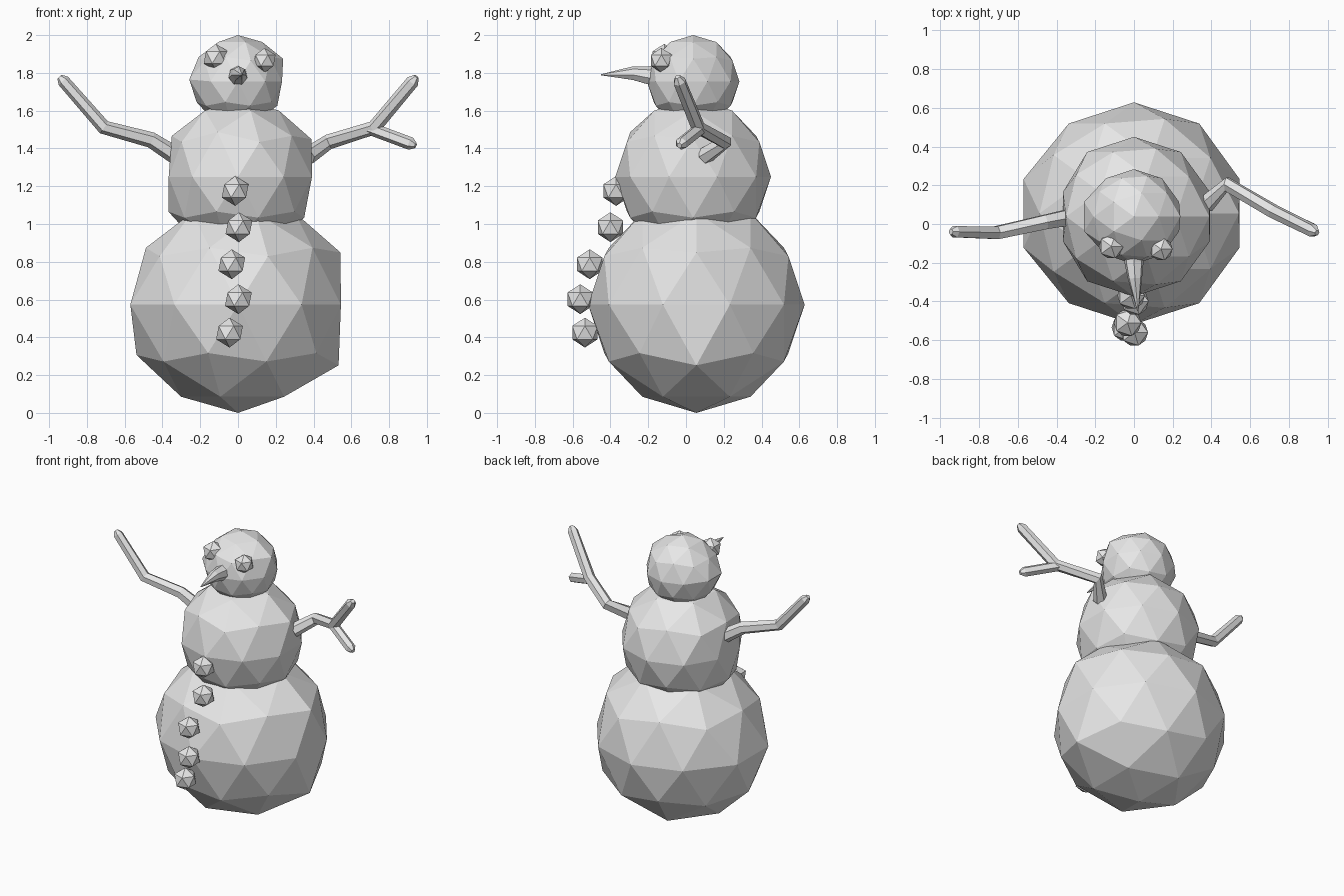
import bpy, bmesh, math
from mathutils import Vector

if "Cube" in bpy.data.objects:
    bpy.data.objects.remove(bpy.data.objects["Cube"])

grey = bpy.data.materials.new("light_grey")
grey.diffuse_color = (0.8, 0.8, 0.8, 1)
grey.use_nodes = True
grey.node_tree.nodes["Principled BSDF"].inputs["Base Color"].default_value = grey.diffuse_color


def finish(name, bm):
    bmesh.ops.recalc_face_normals(bm, faces=bm.faces[:])
    mesh = bpy.data.meshes.new(name)
    bm.to_mesh(mesh)
    bm.free()
    mesh.materials.append(grey)
    ob = bpy.data.objects.new(name, mesh)
    bpy.context.collection.objects.link(ob)
    return ob


def ball(name, centre, radius, subdivisions=2, nudges=()):
    """Faceted ball; each nudge pushes the vertex nearest a direction by an offset."""
    bm = bmesh.new()
    bmesh.ops.create_icosphere(bm, subdivisions=subdivisions, radius=radius)
    verts = bm.verts[:]
    for direction, offset in nudges:
        v = max(verts, key=lambda w: w.co.normalized().dot(Vector(direction).normalized()))
        v.co += Vector(offset)
    bmesh.ops.translate(bm, verts=verts, vec=centre)
    return finish(name, bm)


def limb(name, path, sides=6):
    """Tapered tube through (x, y, z, radius) points."""
    bm = bmesh.new()
    pts = [Vector(p[:3]) for p in path]
    rings = []
    for i, p in enumerate(pts):
        d = (pts[min(i + 1, len(pts) - 1)] - pts[max(i - 1, 0)]).normalized()
        a = d.cross(Vector((0, 1, 0) if abs(d.y) < 0.8 else (1, 0, 0))).normalized()
        b = d.cross(a)
        rings.append([bm.verts.new(p + path[i][3] * (a * math.cos(t) + b * math.sin(t)))
                      for t in (2 * math.pi * k / sides for k in range(sides))])
    for r, s in zip(rings, rings[1:]):
        for k in range(sides):
            n = (k + 1) % sides
            bm.faces.new((r[k], r[n], s[n], s[k]))
    bm.faces.new(rings[0])
    bm.faces.new(rings[-1])
    return finish(name, bm)


# Three stacked snowballs, slightly lumpy
ball("lower_body", (0, 0.055, 0.573), 0.573, nudges=[
    ((0.894, 0, 0.447), (0.03, 0, 0.02)),
    ((0.851, 0, -0.526), (0.045, 0, -0.02)),
    ((-0.951, 0.309, 0), (-0.025, 0, 0)),
    ((-0.951, -0.309, 0), (-0.025, 0, 0)),
    ((-0.894, 0, -0.447), (-0.025, 0, -0.01)),
])
ball("middle_body", (0, 0.038, 1.25), 0.412, nudges=[
    ((0.894, 0, 0.447), (0.02, 0, 0.015)),
    ((-0.951, 0.309, 0), (0.025, 0, 0)),
    ((-0.951, -0.309, 0), (0.025, 0, 0)),
    ((-0.263, -0.81, 0.526), (0, 0, 0.02)),
])
ball("head", (0, 0.038, 1.755), 0.245, nudges=[
    ((0.894, 0, 0.447), (0.02, 0, 0.01)),
    ((-0.951, 0.309, 0), (-0.025, 0, 0.01)),
    ((-0.951, -0.309, 0), (-0.025, 0, 0.01)),
])

# Eyes and buttons
ball("eye_left", (-0.117, -0.115, 1.882), 0.072, 1)
ball("eye_right", (0.14, -0.13, 1.866), 0.066, 1)
buttons = [(-0.015, -0.37, 1.175), (0.005, -0.4, 0.983), (-0.033, -0.51, 0.787),
           (0.002, -0.56, 0.602), (-0.045, -0.535, 0.425)]
for i, c in enumerate(buttons):
    ball(f"button_{i + 1}", c, 0.079, 1)

# Pointed nose
limb("nose", [(0, -0.12, 1.785, 0.055), (0, -0.2, 1.785, 0.05),
              (0.005, -0.28, 1.797, 0.038), (0.02, -0.45, 1.79, 0.003)], 7)

# Stick arms with chamfered tips, plus one twig
limb("arm_left", [(-0.28, 0.045, 1.33, 0.05), (-0.46, 0.01, 1.445, 0.042),
                  (-0.71, -0.045, 1.512, 0.038), (-0.925, -0.04, 1.758, 0.033),
                  (-0.945, -0.04, 1.78, 0.015)])
limb("arm_right", [(0.37, 0.1, 1.36, 0.047), (0.48, 0.205, 1.435, 0.04),
                   (0.72, 0.065, 1.51, 0.038), (0.925, -0.035, 1.755, 0.035),
                   (0.945, -0.045, 1.78, 0.015)])
limb("twig_right", [(0.70, 0.075, 1.505, 0.034), (0.915, -0.025, 1.425, 0.034),
                    (0.94, -0.035, 1.415, 0.015)])
